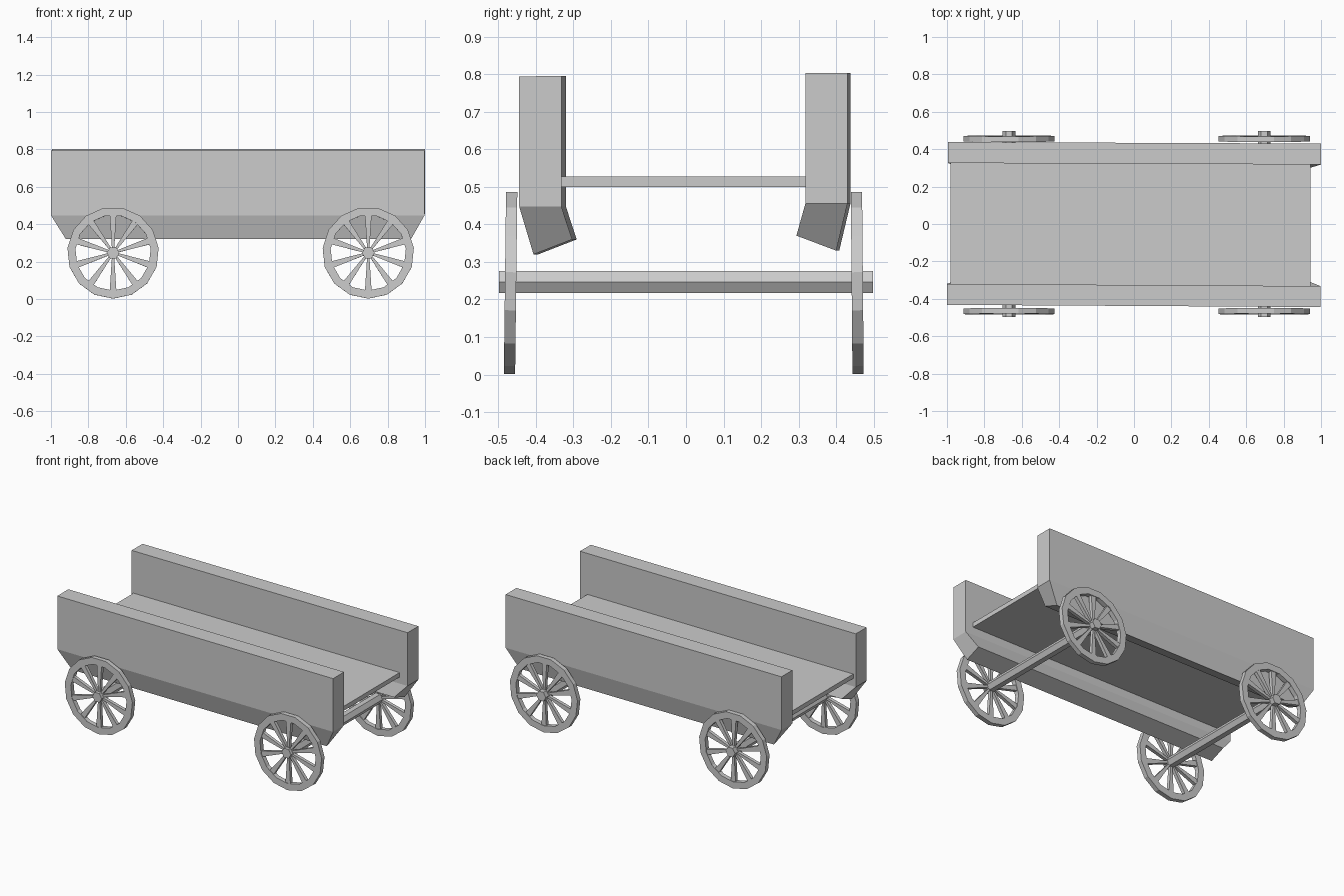
import bpy, math
from mathutils import Matrix, Vector

if "Cube" in bpy.data.objects:
    bpy.data.objects.remove(bpy.data.objects["Cube"])


def mesh_object(name, verts, faces):
    me = bpy.data.meshes.new(name)
    me.from_pydata(verts, [], faces)
    me.update()
    ob = bpy.data.objects.new(name, me)
    bpy.context.collection.objects.link(ob)
    return ob


def loft(name, rings):
    """Solid through rings of equal vertex count, capped at both ends."""
    n = len(rings[0])
    verts = [v for r in rings for v in r]
    faces = [tuple(reversed(range(n))), tuple(range(len(verts) - n, len(verts)))]
    for k in range(len(rings) - 1):
        for i in range(n):
            j = (i + 1) % n
            faces.append((k * n + i, k * n + j, (k + 1) * n + j, (k + 1) * n + i))
    return mesh_object(name, verts, faces)


def slab(name, outline, y0, y1):
    """Extrude an x-z outline (counter-clockwise seen from the front) along y."""
    return loft(name, [[(x, y1, z) for x, z in reversed(outline)],
                       [(x, y0, z) for x, z in reversed(outline)]][::-1])


def plank_ring(x0, x1, y_a, y_b, z_a, z_b, skew=0.0):
    return [(x0, y_a + skew, z_a), (x1, y_a - skew, z_a), (x1, y_b - skew, z_b), (x0, y_b + skew, z_b)]


# side boards with inward-bent lower skirts, each slightly askew
loft("front_side_board", [
    plank_ring(-0.92, 0.925, -0.40, -0.297, 0.32, 0.36, 0.006),
    plank_ring(-1.0, 0.997, -0.438, -0.326, 0.447, 0.448, 0.006),
    plank_ring(-1.0, 0.997, -0.438, -0.326, 0.794, 0.795, 0.006)])
loft("back_side_board", [
    plank_ring(-0.92, 0.92, 0.298, 0.404, 0.37, 0.33, 0.004),
    plank_ring(-0.995, 1.0, 0.322, 0.434, 0.456, 0.456, 0.004),
    plank_ring(-0.995, 1.0, 0.322, 0.434, 0.803, 0.803, 0.004)])

# floor
slab("floor", [(-0.982, 0.499), (0.943, 0.499), (0.943, 0.528), (-0.982, 0.528)], -0.335, 0.328)

R_OUT, R_IN, SIDES, SPOKES, HALF, HZ = 0.245, 0.202, 15, 10, 0.015, 0.247


def polar(r, a):
    return r * math.cos(a), r * math.sin(a)


def wheel(name, x, y, tilt):
    verts, faces = [], []
    # rim
    for i in range(SIDES):
        a = math.pi / 2 + math.tau * (i + 0.5) / SIDES
        for r, d in ((R_OUT, -HALF), (R_OUT, HALF), (R_IN, HALF), (R_IN, -HALF)):
            px, pz = polar(r, a)
            verts.append((px, d, pz))
        n = ((i + 1) % SIDES) * 4
        for k in range(4):
            m = (k + 1) % 4
            faces.append((i * 4 + k, i * 4 + m, n + m, n + k))
    # spokes widening toward the rim
    for s in range(SPOKES):
        a = math.pi / 2 + math.tau * s / SPOKES
        u, w = Vector((math.cos(a), 0, math.sin(a))), Vector((-math.sin(a), 0, math.cos(a)))
        b = len(verts)
        for r, h in ((0.02, 0.006), (0.206, 0.018)):
            for sw, sd in ((-1, -1), (1, -1), (1, 1), (-1, 1)):
                verts.append(u * r + w * h * sw + Vector((0, sd * 0.011, 0)))
        faces.append((b + 3, b + 2, b + 1, b))
        faces.append((b + 4, b + 5, b + 6, b + 7))
        for k in range(4):
            m = (k + 1) % 4
            faces.append((b + k, b + m, b + 4 + m, b + 4 + k))
    ob = mesh_object(name, verts, faces)
    ob.matrix_world = Matrix.Translation((x, y, HZ)) @ Matrix.Rotation(tilt, 4, 'X')


# axles and wheels
for end, x in (("left", -0.668), ("right", 0.6965)):
    hexagon = [(x + 0.034 * math.cos(k * math.pi / 3), HZ + 0.034 * math.sin(k * math.pi / 3)) for k in range(6)]
    slab(end + "_axle", hexagon, -0.498, 0.498)
    wheel(end + "_front_wheel", x, -0.467, -0.012)
    wheel(end + "_back_wheel", x, 0.456, 0.009)

# consistent outward normals
import bmesh
for ob in bpy.context.collection.objects:
    bm = bmesh.new()
    bm.from_mesh(ob.data)
    bmesh.ops.recalc_face_normals(bm, faces=bm.faces)
    bm.to_mesh(ob.data)
    bm.free()
